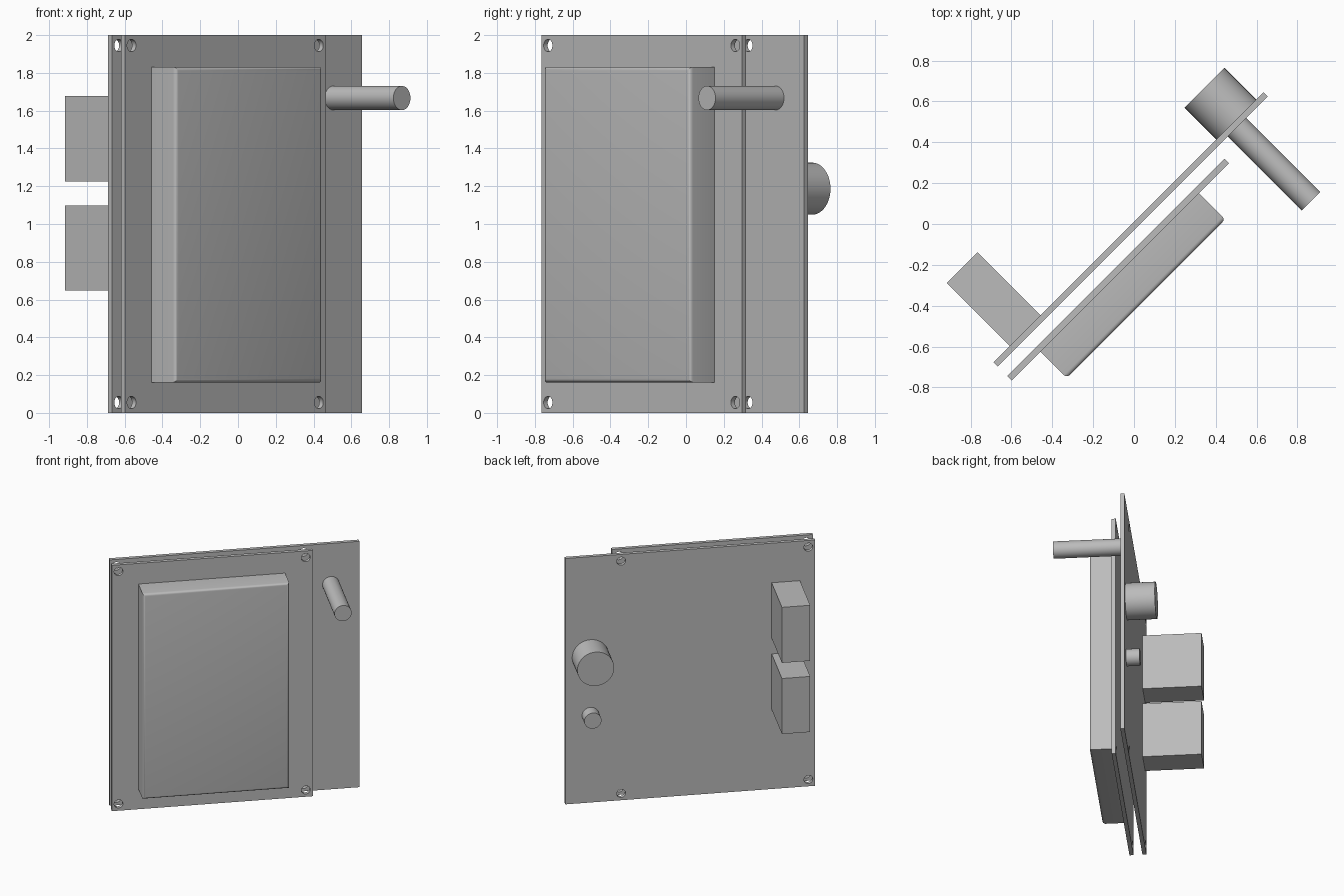
import bpy
import bmesh
from math import pi, radians
from mathutils import Matrix, Vector

cube = bpy.data.objects.get("Cube")
if cube:
    bpy.data.objects.remove(cube, do_unlink=True)

grey = bpy.data.materials.new("plain_grey")
grey.use_nodes = True
colour = (0.5, 0.5, 0.5, 1)
grey.diffuse_color = colour
grey.node_tree.nodes["Principled BSDF"].inputs["Base Color"].default_value = colour

# The whole assembly is turned 45 degrees about the vertical axis
TURN = Matrix.Rotation(radians(45), 4, 'Z')


def finish(bm, name, smooth=False):
    bm.transform(TURN)
    mesh = bpy.data.meshes.new(name)
    bm.to_mesh(mesh)
    bm.free()
    obj = bpy.data.objects.new(name, mesh)
    bpy.context.collection.objects.link(obj)
    mesh.materials.append(grey)
    bpy.ops.object.select_all(action='DESELECT')
    obj.select_set(True)
    bpy.context.view_layer.objects.active = obj
    if smooth:
        bpy.ops.object.shade_smooth_by_angle(angle=radians(35))
    return obj


def block(bm, u, v, z):
    """Box from ranges: u along the board, v out of its front, z up."""
    size = (u[1] - u[0], v[1] - v[0], z[1] - z[0])
    centre = Vector((sum(u) / 2, -sum(v) / 2, sum(z) / 2))
    bmesh.ops.create_cube(bm, size=1, matrix=Matrix.Translation(centre) @ Matrix.Diagonal((*size, 1)))


def rod(bm, u, v, z, r):
    """Cylinder standing square to the board."""
    place = Matrix.Translation((u, -sum(v) / 2, z)) @ Matrix.Rotation(pi / 2, 4, 'X')
    bmesh.ops.create_cone(bm, cap_ends=True, segments=40, radius1=r, radius2=r,
                          depth=v[1] - v[0], matrix=place)


def board(name, u, v):
    """Thin plate with four screw holes."""
    bm = bmesh.new()
    for hu in (-0.915, 0.487):
        for hz in (0.055, 1.945):
            rod(bm, hu, (v[0] - 0.02, v[1] + 0.02), hz, 0.033)
    cutter = finish(bm, name + "_hole_cutter")
    cutter.hide_render = True
    bm = bmesh.new()
    block(bm, u, v, (0, 2))
    obj = finish(bm, name)
    cut = obj.modifiers.new("screw_holes", 'BOOLEAN')
    cut.operation = 'DIFFERENCE'
    cut.solver = 'EXACT'
    cut.object = cutter
    bpy.ops.object.modifier_apply(modifier=cut.name)
    bpy.data.objects.remove(cutter, do_unlink=True)
    bpy.ops.object.shade_smooth_by_angle(angle=radians(35))


# Two parallel boards
BACK, FRONT = (-0.008, 0.022), (0.088, 0.118)
board("back_board", (-0.965, 0.905), BACK)
board("front_board", (-0.965, 0.539), FRONT)

# Screen block with rounded front edges
bm = bmesh.new()
block(bm, (-0.766, 0.332), (FRONT[1], 0.30), (0.162, 1.832))
front_y = min(vert.co.y for vert in bm.verts)
edges = [e for e in bm.edges if all(abs(w.co.y - front_y) < 0.001 for w in e.verts)]
bmesh.ops.bevel(bm, geom=edges, offset=0.02, segments=4, profile=0.5, affect='EDGES')
finish(bm, "screen_block", smooth=True)

# Round parts: front shaft, large and small back cylinders
for name, u, v, z, r in (
    ("control_shaft", 0.692, (BACK[1], 0.535), 1.667, 0.064),
    ("large_back_cylinder", 0.716, (-0.228, BACK[0]), 1.187, 0.138),
    ("small_back_cylinder", 0.716, (-0.108, BACK[0]), 0.71, 0.064),
):
    bm = bmesh.new()
    rod(bm, u, v, z, r)
    finish(bm, name, smooth=True)

# Connector blocks on the back
for name, z in (("upper_connector", (1.226, 1.678)), ("lower_connector", (0.647, 1.099))):
    bm = bmesh.new()
    block(bm, (-0.852, -0.64), (-0.444, BACK[0]), z)
    finish(bm, name)
